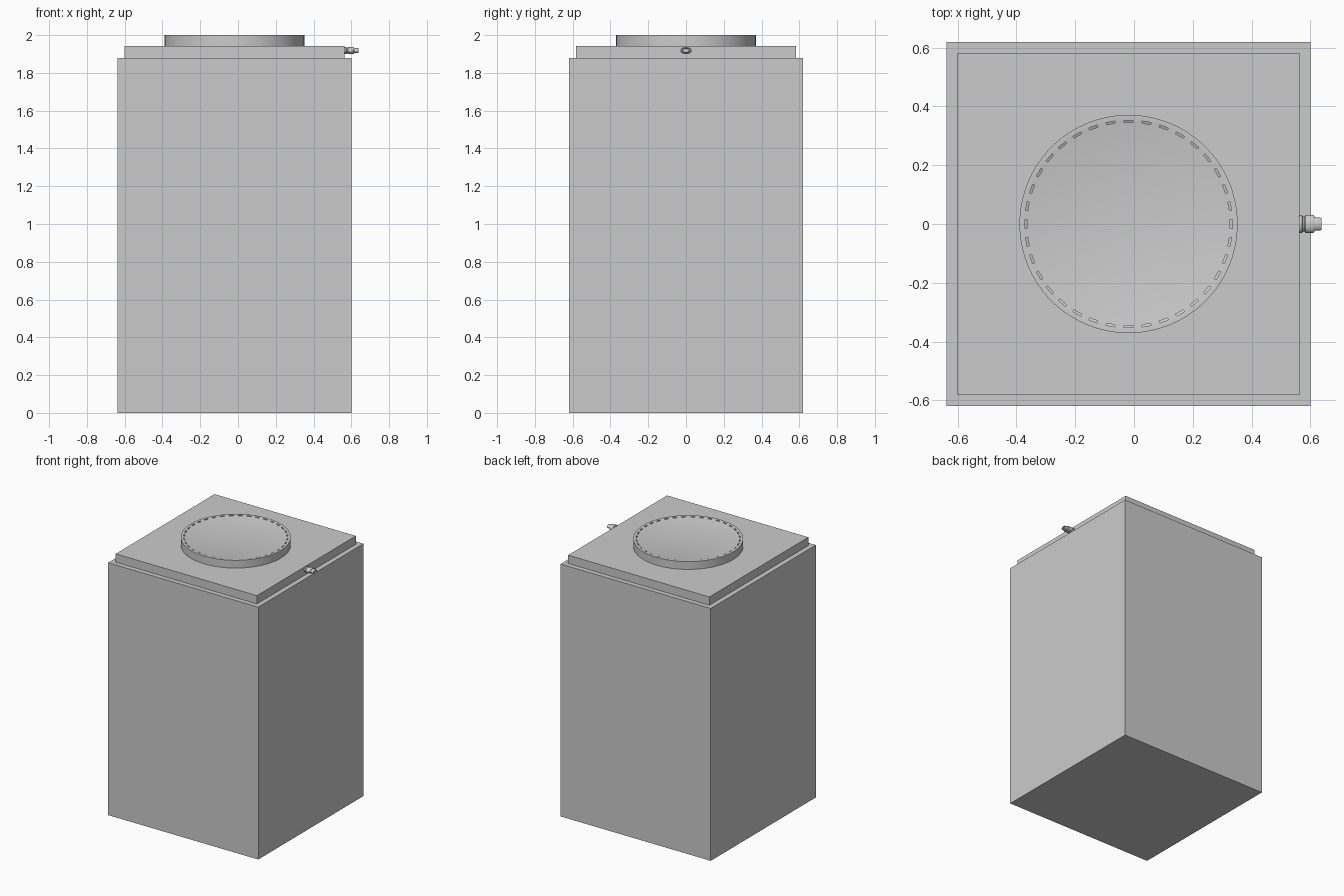
import bpy, bmesh, math

if "Cube" in bpy.data.objects:
    bpy.data.objects.remove(bpy.data.objects["Cube"])

CX = -0.0185  # body centre; the side connector balances the total width


def finish(name, bm, smooth=False):
    bmesh.ops.recalc_face_normals(bm, faces=bm.faces[:])
    mesh = bpy.data.meshes.new(name)
    bm.to_mesh(mesh)
    bm.free()
    ob = bpy.data.objects.new(name, mesh)
    bpy.context.collection.objects.link(ob)
    if smooth:
        bpy.ops.object.select_all(action='DESELECT')
        ob.select_set(True)
        bpy.context.view_layer.objects.active = ob
        bpy.ops.object.shade_smooth_by_angle(angle=math.radians(25))
    return ob


def box(name, half, z0, z1):
    bm = bmesh.new()
    bmesh.ops.create_cube(bm, size=1)
    for v in bm.verts:
        v.co = (CX + v.co.x * 2 * half, v.co.y * 2 * half,
                z0 + (v.co.z + 0.5) * (z1 - z0))
    return finish(name, bm)


def loft(bm, profile, n, place):
    """Join rings of (radius, height) into a closed solid; returns bands of quads."""
    rings = [[bm.verts.new(place(r, h, 2 * math.pi * (i - 0.5) / n)) for i in range(n)]
             for r, h in profile]
    bands = [[bm.faces.new((a[i], a[(i + 1) % n], b[(i + 1) % n], b[i])) for i in range(n)]
             for a, b in zip(rings, rings[1:])]
    bm.faces.new(rings[0][::-1])
    bm.faces.new(rings[-1])
    return bands


# Main cabinet and the stepped plate on top
box("cabinet", 0.6185, 0, 1.88)
box("top_plate", 0.582, 1.88, 1.942)

# Round lid with a shallow recess and a ring of short slots
bm = bmesh.new()
bands = loft(bm, [(0.371, 1.942), (0.371, 2.0), (0.353, 2.0), (0.346, 1.997)], 72,
             lambda r, h, a: (CX + r * math.cos(a), r * math.sin(a), h))
bmesh.ops.recalc_face_normals(bm, faces=bm.faces[:])
slots = bmesh.ops.extrude_discrete_faces(bm, faces=bands[2][::2])["faces"]
bmesh.ops.translate(bm, vec=(0, 0, -0.008), verts=list({v for f in slots for v in f.verts}))
finish("round_lid", bm, True)

# Flattened connector with a neck groove, a collar and a hollow tip
bm = bmesh.new()
loft(bm, [(0.030, 0.555), (0.030, 0.572), (0.025, 0.575), (0.025, 0.580), (0.030, 0.583),
          (0.030, 0.610), (0.027, 0.614), (0.022, 0.614), (0.022, 0.634), (0.020, 0.637),
          (0.014, 0.637), (0.014, 0.628)], 32,
     lambda r, h, a: (h, r * math.cos(a), 1.918 + 0.62 * r * math.sin(a)))
finish("side_connector", bm, True)
